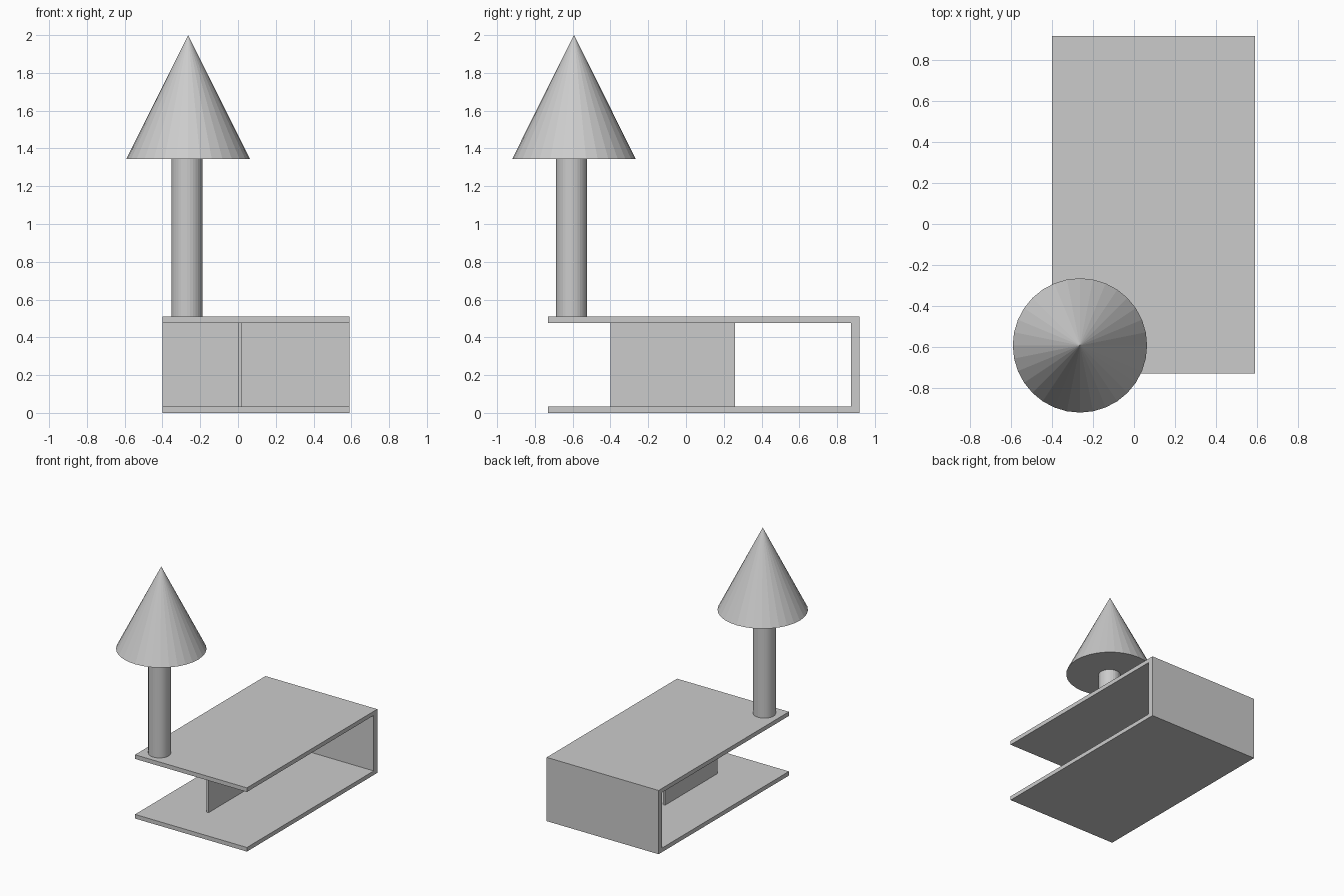
import bpy, bmesh
from mathutils import Matrix

if "Cube" in bpy.data.objects:
    bpy.data.objects.remove(bpy.data.objects["Cube"])


def add_object(name, bm):
    bmesh.ops.recalc_face_normals(bm, faces=bm.faces)
    mesh = bpy.data.meshes.new(name)
    bm.to_mesh(mesh)
    bm.free()
    obj = bpy.data.objects.new(name, mesh)
    bpy.context.collection.objects.link(obj)
    return obj


def extrude_profile(name, profile, x0, x1):
    """Extrude a closed (y, z) profile from x0 to x1."""
    bm = bmesh.new()
    face = bm.faces.new([bm.verts.new((x0, y, z)) for y, z in profile])
    ext = bmesh.ops.extrude_face_region(bm, geom=[face], use_keep_orig=True)
    moved = [g for g in ext["geom"] if isinstance(g, bmesh.types.BMVert)]
    bmesh.ops.translate(bm, verts=moved, vec=(x1 - x0, 0, 0))
    return add_object(name, bm)


def round_part(name, x, y, z0, z1, r0, r1):
    bm = bmesh.new()
    bmesh.ops.create_cone(bm, cap_ends=True, segments=32, radius1=r0, radius2=r1,
                          depth=z1 - z0,
                          matrix=Matrix.Translation((x, y, (z0 + z1) / 2)))
    return add_object(name, bm)


TOP, THICK = 0.51, 0.033
FRONT, BACK, WALL = -0.73, 0.918, 0.873

# C-shaped shell: bottom shelf, back panel and top in one profile
extrude_profile("table_shell", [
    (FRONT, 0), (BACK, 0), (BACK, TOP), (FRONT, TOP),
    (FRONT, TOP - THICK), (WALL, TOP - THICK), (WALL, THICK), (FRONT, THICK)],
    -0.40, 0.59)

# Upright divider between the shelves
extrude_profile("divider", [
    (-0.40, THICK), (0.26, THICK), (0.26, TOP - THICK), (-0.40, TOP - THICK)],
    0.003, 0.02)

# Lamp standing on the front left corner
round_part("lamp_stem", -0.27, -0.606, TOP, 1.345, 0.082, 0.082)
round_part("lamp_shade", -0.264, -0.593, 1.343, 2.0, 0.328, 0.0)
